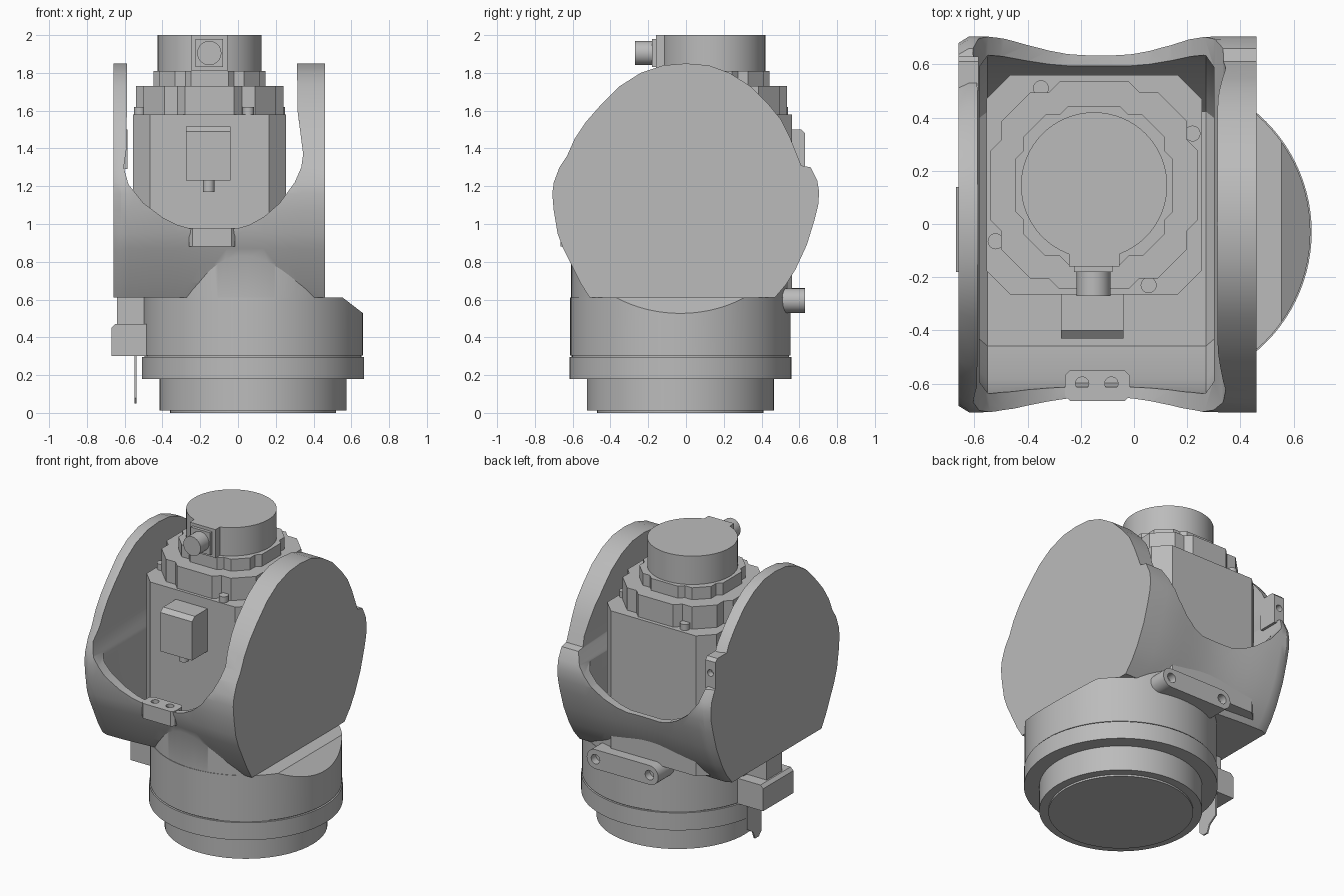
import bpy, bmesh, math

cube = bpy.data.objects.get("Cube")
if cube:
    bpy.data.objects.remove(cube)

grey = bpy.data.materials.new("cast_grey")
grey.use_nodes = True
COLOUR = (0.5, 0.5, 0.5, 1)
grey.diffuse_color = COLOUR
grey.node_tree.nodes["Principled BSDF"].inputs["Base Color"].default_value = COLOUR


def loft(name, rings):
    """Skin equal rings of points and cap both ends."""
    bm = bmesh.new()
    rows = [[bm.verts.new(p) for p in ring] for ring in rings]
    n = len(rows[0])
    for a, b in zip(rows, rows[1:]):
        for i in range(n):
            j = (i + 1) % n
            bm.faces.new((a[i], a[j], b[j], b[i]))
    bm.faces.new(rows[0])
    bm.faces.new(rows[-1])
    bmesh.ops.recalc_face_normals(bm, faces=bm.faces)
    mesh = bpy.data.meshes.new(name)
    bm.to_mesh(mesh)
    bm.free()
    mesh.materials.append(grey)
    obj = bpy.data.objects.new(name, mesh)
    bpy.context.collection.objects.link(obj)
    return obj


def place(axis, a, b, t):
    return {"x": (t, a, b), "y": (a, t, b), "z": (a, b, t)}[axis]


def prism(name, pts, axis, lo, hi):
    return loft(name, [[place(axis, a, b, t) for a, b in pts] for t in (lo, hi)])


def circle(ca, cb, r, n=64):
    return [(ca + r * math.cos(math.tau * i / n), cb + r * math.sin(math.tau * i / n))
            for i in range(n)]


def rect(a0, a1, b0, b1, c=0.0):
    if not c:
        return [(a0, b0), (a1, b0), (a1, b1), (a0, b1)]
    return [(a0 + c, b0), (a1 - c, b0), (a1, b0 + c), (a1, b1 - c),
            (a1 - c, b1), (a0 + c, b1), (a0, b1 - c), (a0, b0 + c)]


def rod(name, ca, cb, r, axis, lo, hi, n=64):
    return prism(name, circle(ca, cb, r, n), axis, lo, hi)


def combine(obj, other, operation="DIFFERENCE"):
    """Apply a boolean and discard the helper."""
    mod = obj.modifiers.new("cut", "BOOLEAN")
    mod.operation, mod.object, mod.solver = operation, other, "EXACT"
    bpy.context.view_layer.objects.active = obj
    bpy.ops.object.modifier_apply(modifier=mod.name)
    bpy.data.objects.remove(other)


# Base: stepped round foot
BX, BY = 0.08, -0.03
rod("foot_disc", BX, BY, 0.44, "z", 0, 0.03)
rod("foot_ring", BX, BY, 0.495, "z", 0.012, 0.2)
rod("base_flange", BX, BY, 0.588, "z", 0.18, 0.297, 96)
rod("base_groove", BX, BY, 0.575, "z", 0.28, 0.32, 96)
base = rod("base_body", BX, BY, 0.583, "z", 0.303, 0.61, 96)
combine(base, prism("wedge", [(0.529, 0.63), (0.72, 0.63), (0.72, 0.483)], "y", -1, 1))

# Barrel housing: side outline swept across with a slight waist
outline = [(-0.51, 0.61), (0.47, 0.61), (0.53, 0.68), (0.58, 0.76), (0.64, 0.89),
           (0.68, 1.02), (0.70, 1.1), (0.705, 1.17), (0.695, 1.23), (0.66, 1.3),
           (0.61, 1.31), (0.59, 1.36), (0.55, 1.46), (0.505, 1.55), (0.44, 1.63),
           (0.34, 1.73), (0.23, 1.8), (0.12, 1.84), (0, 1.85), (-0.12, 1.84),
           (-0.24, 1.8), (-0.35, 1.73), (-0.46, 1.62), (-0.53, 1.54), (-0.59, 1.45),
           (-0.63, 1.36), (-0.67, 1.3), (-0.70, 1.22), (-0.708, 1.16), (-0.70, 1.07),
           (-0.68, 0.95), (-0.65, 0.87), (-0.61, 0.79), (-0.56, 0.69)]


def scaled(x, sy, sz=1.0):
    return [(x, y * sy, 1.15 + (z - 1.15) * sz) for y, z in outline]


X0, X1, STEPS = -0.58, 0.33, 14
rings = [scaled(-0.66, 0.965), scaled(-0.62, 1)]
for i in range(STEPS + 1):
    t = i / STEPS
    rings.append(scaled(X0 + (X1 - X0) * t, 1 - 0.05 * math.sin(math.pi * t) ** 2))
rings.append(scaled(0.46, 1))
housing = loft("barrel_housing", rings)

# Neck joining the barrel to the base
neck = rod("neck", BX, BY, 0.58, "z", 0.56, 0.88, 96)
combine(neck, prism("neck_trim", rect(0.455, 1, -1, 1), "z", 0.4, 1))
combine(housing, neck, "UNION")

# Saddle opening between the cheeks, then the hollow inside
saddle = [(-0.585, 2.2), (-0.59, 1.4), (-0.605, 1.3), (-0.58, 1.21), (-0.5, 1.11),
          (-0.4, 1.035), (-0.32, 0.995), (-0.25, 0.975), (-0.01, 0.975), (0.06, 0.995),
          (0.14, 1.04), (0.22, 1.11), (0.3, 1.22), (0.335, 1.3), (0.345, 1.37),
          (0.315, 1.6), (0.31, 2.2)]
combine(housing, prism("saddle_cut", saddle, "y", -1, 1))
combine(housing, loft("hollow", [scaled(-0.58, 0.85, 0.86), scaled(-0.55, 0.9, 0.91),
                                 scaled(0.27, 0.9, 0.91), scaled(0.3, 0.85, 0.86)]))

# Drilled pad on the front rim
pad = prism("rim_pad", rect(-0.26, -0.015, -0.665, -0.55, 0.02), "z", 0.88, 0.98)
for x in (-0.195, -0.085):
    combine(pad, rod("hole", x, -0.6, 0.025, "z", 0.93, 1.1, 20))

# Drilled oblong lug on the back of the base
half = circle(0, 0, 0.065, 32)
stadium = [(0.03 + a + (0.2 if i < 8 or i >= 24 else -0.2), 0.595 + b)
           for i, (a, b) in enumerate(half)]
lug = prism("back_lug", stadium, "y", 0.42, 0.63)
for x in (-0.17, 0.23):
    combine(lug, rod("hole", x, 0.595, 0.032, "y", 0.58, 0.8, 20))

# Small drilled lug on the right cheek
cheek = prism("cheek_lug", [(0.5, 1.29), (0.63, 1.29), (0.63, 1.48), (0.61, 1.5),
                            (0.5, 1.5)], "x", -0.66, -0.585)
combine(cheek, rod("hole", -0.622, 1.4, 0.022, "y", 0.59, 0.8, 20))

# Side bracket with hanging tab
prism("bracket_stem", rect(-0.64, -0.48, -0.1, 0.06), "z", 0.45, 0.63)
prism("bracket_block", [(-0.67, 0.3), (-0.67, 0.45), (-0.65, 0.47), (-0.48, 0.47),
                        (-0.48, 0.3)], "y", -0.18, 0.14)
prism("bracket_tab", [(-0.02, 0.32), (-0.02, 0.08), (0.01, 0.05), (0.05, 0.05),
                      (0.07, 0.1), (0.13, 0.14), (0.13, 0.32)], "x", -0.547, -0.537)

# Motor: chamfered body, two lobed flanges and a round cap
MX, MY = -0.15, 0.145
prism("motor_body", rect(-0.555, 0.255, -0.265, 0.56, 0.09), "z", 0.64, 1.58)
quarter = [(0.39, 0.13), (0.35, 0.17), (0.35, 0.24), (0.24, 0.35), (0.17, 0.35),
           (0.13, 0.39)]


def lobed(scale):
    pts = []
    for k in range(4):
        c, s = round(math.cos(k * math.pi / 2)), round(math.sin(k * math.pi / 2))
        pts += [(MX + scale * (a * c - b * s), MY + scale * (a * s + b * c))
                for a, b in quarter]
    return pts


prism("motor_flange_lower", lobed(1), "z", 1.57, 1.73)
prism("motor_flange_upper", lobed(0.76), "z", 1.72, 1.81)
rod("motor_cap", MX, MY, 0.275, "z", 1.8, 2.0)
for x, y in ((-0.35, 0.51), (0.22, 0.34), (-0.52, -0.065), (0.055, -0.23)):
    rod("motor_screw", x, y, 0.03, "z", 1.57, 1.62, 20)

# Plug on the motor cap
prism("plug_base", rect(-0.245, -0.055, 1.81, 2.0), "y", -0.16, 0.02)
prism("plug_plate", rect(-0.225, -0.08, 1.83, 1.98), "y", -0.18, -0.15)
rod("plug_barrel", -0.152, 1.905, 0.064, "y", -0.27, -0.17, 32)

# Terminal box on the motor front
prism("terminal_box", [(-0.25, 1.23), (-0.43, 1.23), (-0.43, 1.49), (-0.4, 1.515),
                       (-0.25, 1.515)], "x", -0.275, -0.04)
rod("terminal_gland", -0.155, -0.35, 0.03, "z", 1.17, 1.24, 20)

# Shade round parts smooth, keep edges sharp
bpy.ops.object.select_all(action="DESELECT")
for obj in bpy.context.collection.objects:
    if obj.type == "MESH" and grey.name in obj.data.materials:
        obj.select_set(True)
        bpy.context.view_layer.objects.active = obj
bpy.ops.object.shade_smooth_by_angle(angle=math.radians(30))
